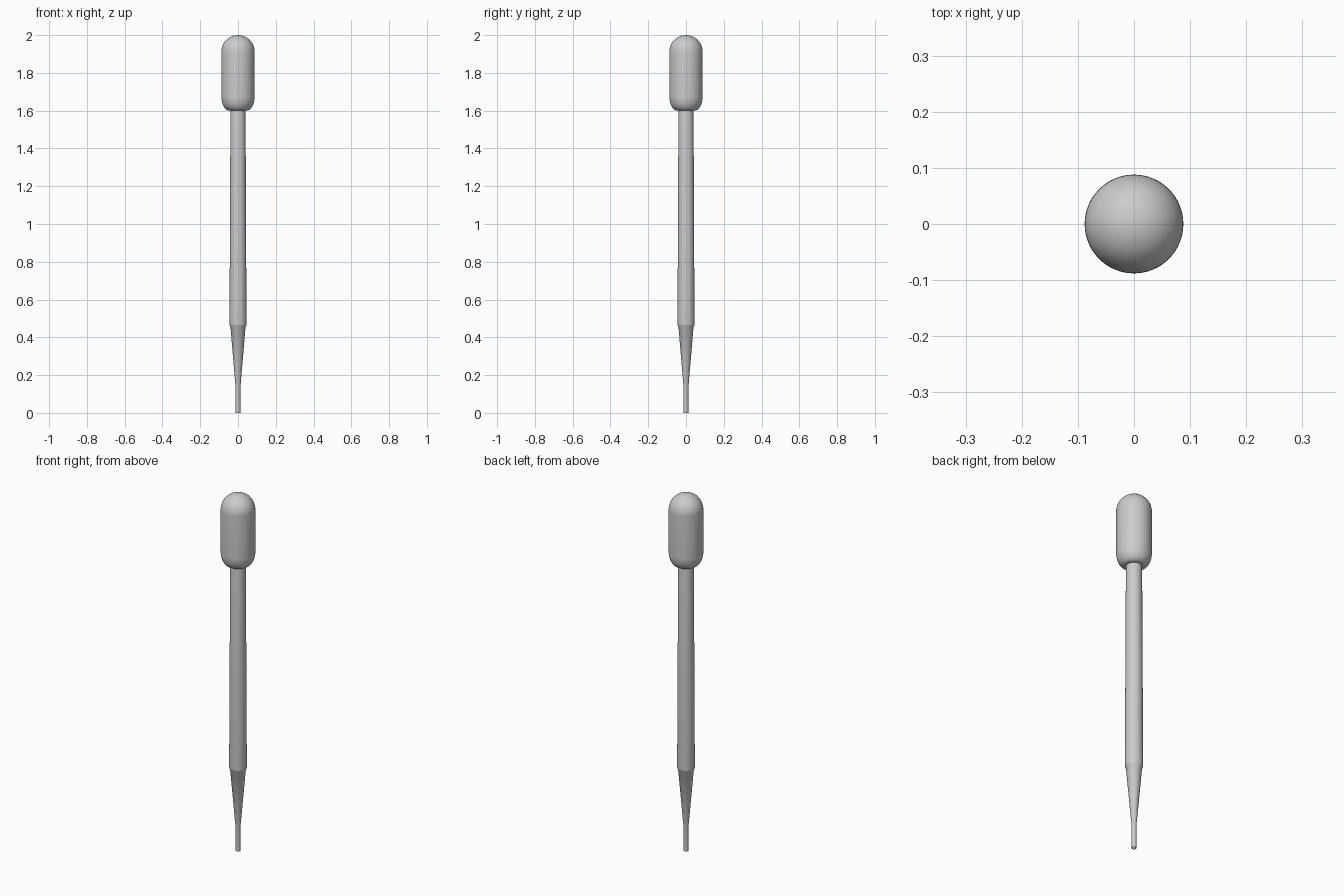
import bpy, bmesh, math

if "Cube" in bpy.data.objects:
    bpy.data.objects.remove(bpy.data.objects["Cube"])

SEG = 64


def lathe(name, profile):
    """Revolve an (r, z) profile around the z axis."""
    bm = bmesh.new()
    verts = [bm.verts.new((r, 0, z)) for r, z in profile]
    edges = [bm.edges.new(p) for p in zip(verts, verts[1:])]
    bmesh.ops.spin(bm, geom=verts + edges, cent=(0, 0, 0), axis=(0, 0, 1),
                   angle=math.tau, steps=SEG, use_duplicate=False)
    bmesh.ops.remove_doubles(bm, verts=bm.verts, dist=1e-5)
    bmesh.ops.recalc_face_normals(bm, faces=bm.faces)
    mesh = bpy.data.meshes.new(name)
    bm.to_mesh(mesh)
    bm.free()
    obj = bpy.data.objects.new(name, mesh)
    bpy.context.collection.objects.link(obj)
    bpy.ops.object.select_all(action='DESELECT')
    obj.select_set(True)
    bpy.context.view_layer.objects.active = obj
    bpy.ops.object.shade_smooth_by_angle(angle=math.radians(35))
    return obj


def arc(r0, z0, rx, rz, a0, a1, n=12):
    """Elliptical arc points in the (r, z) plane, angles in degrees."""
    return [(r0 + rx * math.cos(math.radians(a0 + (a1 - a0) * i / n)),
             z0 + rz * math.sin(math.radians(a0 + (a1 - a0) * i / n)))
            for i in range(n + 1)]


# squeeze bulb: rounded lower shoulder, straight wall, domed top
R = 0.088
bulb = [(0, 1.6)] + arc(0.045, 1.675, R - 0.045, 0.075, -90, 0)
bulb += arc(0, 2 - R, R, R, 0, 90)[:-1] + [(0, 2.0)]
lathe("squeeze_bulb", bulb)

# stem with slight flare, narrowing cone and open tip
stem = [(0, 1.61), (0.038, 1.61), (0.040, 1.59), (0.045, 0.47), (0.0445, 0.463),
        (0.040, 0.457), (0.0145, 0.155), (0.0125, 0.14), (0.0125, 0.0),
        (0.009, 0.0), (0.009, 0.14), (0, 0.15)]
lathe("stem_and_tip", stem)
